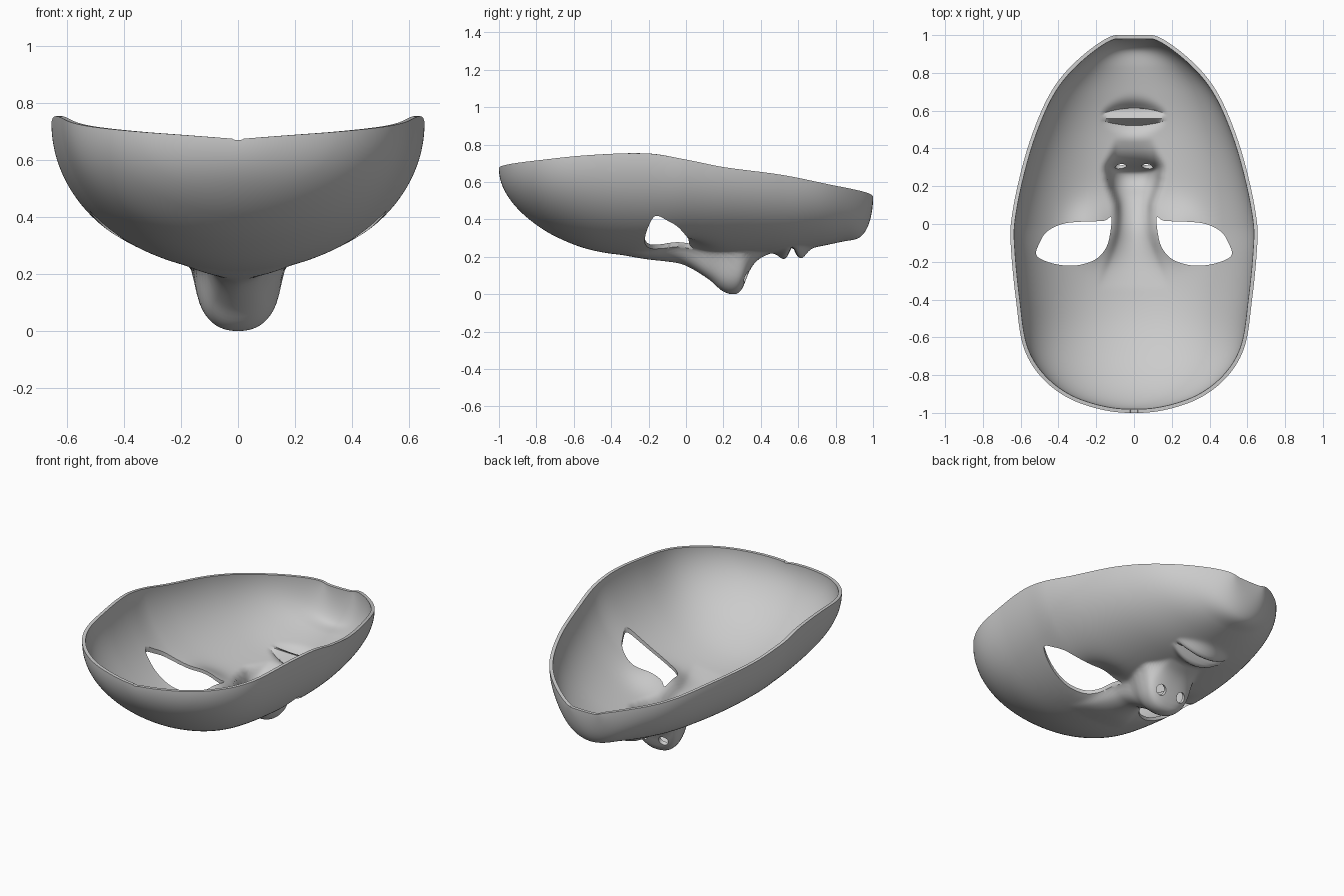
import bpy, bmesh
from math import sin, cos, pi, sqrt, exp, acos
from mathutils import Matrix, Vector

if "Cube" in bpy.data.objects:
    bpy.data.objects.remove(bpy.data.objects["Cube"])


def curve(points, key=lambda v: v):
    """Smooth interpolation through (position, value) points."""
    ps = [(key(a), b) for a, b in points]
    n = len(ps)

    def slope(i):
        a, b = ps[max(i - 1, 0)], ps[min(i + 1, n - 1)]
        return (b[1] - a[1]) / (b[0] - a[0])

    def f(y):
        s = min(max(key(y), ps[0][0]), ps[-1][0])
        i = 0
        while i < n - 2 and s > ps[i + 1][0]:
            i += 1
        (s0, v0), (s1, v1) = ps[i], ps[i + 1]
        h = s1 - s0
        t = (s - s0) / h
        return ((2*t**3 - 3*t*t + 1) * v0 + (t**3 - 2*t*t + t) * h * slope(i)
                + (3*t*t - 2*t**3) * v1 + (t**3 - t*t) * h * slope(i + 1))
    return f


def arc(y):
    return acos(max(-1, min(1, -y)))


# Face outline, rim height and centre line along y
width = curve([(-1, .02), (-.985, .16), (-.92, .35), (-.8, .50), (-.65, .585),
               (-.4, .625), (-.15, .65), (0, .652), (.25, .605), (.5, .53),
               (.73, .42), (.93, .225), (.985, .14), (1, .09)], arc)
rim = curve([(-1, .675), (-.8, .715), (-.5, .745), (-.2, .752), (0, .72),
             (.2, .68), (.5, .64), (.8, .58), (1, .52)], arc)
keel = curve([(-1, .67), (-.95, .52), (-.85, .41), (-.7, .31), (-.5, .235),
              (-.25, .203), (0, .205), (.25, .21), (.47, .22), (.57, .23),
              (.71, .255), (.83, .28), (.93, .305), (.975, .37), (1, .515)], arc)
nose_depth = curve([(-.34, 0), (-.25, .01), (-.1, .032), (0, .058), (.13, .135),
                    (.19, .19), (.25, .212), (.30, .19), (.335, .095),
                    (.38, .035), (.45, 0)])
nose_width = curve([(-.34, .2), (-.1, .125), (0, .105), (.1, .11), (.2, .145),
                    (.25, .155), (.31, .155), (.35, .135), (.45, .1)])


def features(x, y):
    """Height change for nose, eye sockets and lips."""
    a = abs(x)
    dz = .065 * exp(-((a - .21) / .13)**2 - ((y + .03) / .13)**2)
    u = a / nose_width(y)
    if -.34 < y < .45 and u < 1:
        dz -= nose_depth(y) * (1 - u**2.5)**(1 / 2.5)
    if a < .18 and .35 < y < .8:
        k = 1 - (a / .18)**2
        d = (y - .568) / (.35 + .65 * k)
        dz += k * (.035 * exp(-(d / .018)**2)
                   - .036 * exp(-((d + .045) / .035)**2)
                   - .045 * exp(-((d - .048) / .038)**2))
    return dz


# Mask shell: lofted elliptical sections
ROWS, COLS = 220, 180
bm = bmesh.new()
grid = []
for i in range(ROWS + 1):
    y = -cos(pi * i / ROWS)
    w, zr, zc = width(y), rim(y), keel(y)
    row = []
    for j in range(COLS + 1):
        t = (2 * j / COLS - 1) * pi / 2
        x = w * sin(t)
        z = zc + (zr - zc) * (1 - cos(t)) + features(x, y)
        row.append(bm.verts.new((x, y, z)))
    grid.append(row)
for a, b in zip(grid, grid[1:]):
    for j in range(COLS):
        bm.faces.new((a[j], b[j], b[j + 1], a[j + 1]))
soft = [v for v in bm.verts if abs(v.co.x) < .25 and -.4 < v.co.y < .45]
for _ in range(3):
    bmesh.ops.smooth_vert(bm, verts=soft, factor=.5,
                          use_axis_x=True, use_axis_y=True, use_axis_z=True)
low = min(v.co.z for v in bm.verts)
for v in bm.verts:
    if low > 0 or v.co.z < .2:
        v.co.z -= low * max(0, 1 - v.co.z / .2)
me = bpy.data.meshes.new("face_mask")
bm.to_mesh(me)
bm.free()
mask = bpy.data.objects.new("face_mask", me)
bpy.context.collection.objects.link(mask)
solid = mask.modifiers.new("thickness", 'SOLIDIFY')
solid.thickness = .02
solid.offset = -1

# Eye and nostril cutters
EYE = [(.12, .035), (.16, .017), (.28, .012), (.38, 0), (.46, -.04), (.50, -.10),
       (.517, -.165), (.45, -.203), (.36, -.22), (.28, -.215), (.20, -.185),
       (.15, -.13), (.128, -.06)]


def spline(a, b, c, d, t):
    return .5 * (2*b + (c - a)*t + (2*a - 5*b + 4*c - d)*t*t + (3*b - a - 3*c + d)*t**3)


cb = bmesh.new()
n = len(EYE)
for side in (1, -1):
    ring = []
    for i in range(n):
        q = [Vector(EYE[(i + k) % n]) for k in (-1, 0, 1, 2)]
        for s in range(5):
            ring.append(spline(*q, s / 5))
    bottom = [cb.verts.new((side * p.x, p.y, .03)) for p in ring]
    top = [cb.verts.new((side * p.x, p.y, 1)) for p in ring]
    cb.faces.new(bottom)
    cb.faces.new(top)
    for i in range(len(ring)):
        k = (i + 1) % len(ring)
        cb.faces.new((bottom[i], bottom[k], top[k], top[i]))
    tilt = Vector((0, .8, -.6)).to_track_quat('Z', 'Y').to_matrix().to_4x4()
    bmesh.ops.create_cone(cb, cap_ends=True, segments=32, radius1=.03, radius2=.03,
                          depth=.14, matrix=Matrix.Translation((side * .07, .325, .09)) @ tilt)
bmesh.ops.recalc_face_normals(cb, faces=cb.faces)
cm = bpy.data.meshes.new("hole_cutter")
cb.to_mesh(cm)
cb.free()
cutter = bpy.data.objects.new("hole_cutter", cm)
bpy.context.collection.objects.link(cutter)
cutter.hide_render = True

cut = mask.modifiers.new("holes", 'BOOLEAN')
cut.operation = 'DIFFERENCE'
cut.solver = 'EXACT'
cut.object = cutter
bpy.context.view_layer.objects.active = mask
mask.select_set(True)
for name in ("thickness", "holes"):
    bpy.ops.object.modifier_apply(modifier=name)
bpy.data.objects.remove(cutter)
bpy.ops.object.shade_smooth_by_angle(angle=.8)
